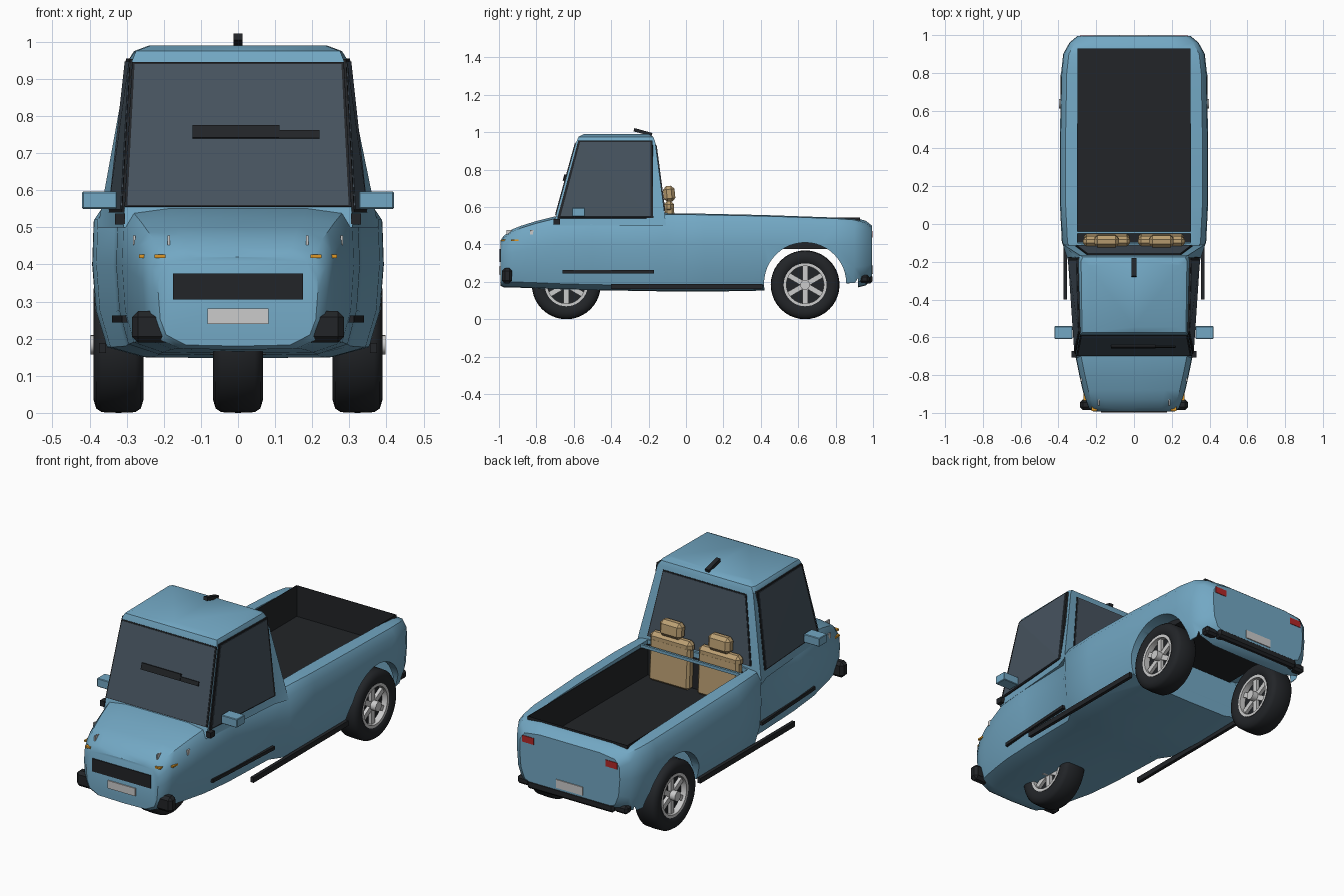
import bpy, bmesh, math
from mathutils import Vector, Matrix

if "Cube" in bpy.data.objects:
    bpy.data.objects.remove(bpy.data.objects["Cube"])


def material(name, rgb):
    m = bpy.data.materials.new(name)
    m.diffuse_color = (*rgb, 1)
    m.use_nodes = True
    m.node_tree.nodes["Principled BSDF"].inputs["Base Color"].default_value = m.diffuse_color
    return m


BLUE = material("blue_paint", (0.17, 0.39, 0.55))
BLACK = material("black_trim", (0.016, 0.018, 0.021))
GLASS = material("dark_glass", (0.062, 0.088, 0.115))
TAN = material("tan_seat", (0.50, 0.35, 0.17))
RED = material("red_lamp", (0.45, 0.02, 0.02))
AMBER = material("amber_lamp", (0.75, 0.32, 0.02))
WHITE = material("white_lamp", (0.85, 0.85, 0.85))


def finish(name, bm, mat=None, smooth=None):
    bmesh.ops.recalc_face_normals(bm, faces=bm.faces)
    me = bpy.data.meshes.new(name)
    bm.to_mesh(me)
    bm.free()
    ob = bpy.data.objects.new(name, me)
    bpy.context.collection.objects.link(ob)
    if mat:
        me.materials.append(mat)
    if smooth:
        soften(ob, smooth)
    return ob


def soften(ob, angle):
    bpy.ops.object.select_all(action='DESELECT')
    ob.select_set(True)
    bpy.context.view_layer.objects.active = ob
    bpy.ops.object.shade_smooth_by_angle(angle=math.radians(angle))


def skin(name, rings, mat=None, smooth=35, closed=False):
    """Join closed rings of points into a surface."""
    bm = bmesh.new()
    vs = [[bm.verts.new(p) for p in r] for r in rings]
    n = len(vs[0])
    pairs = list(zip(vs, vs[1:])) + ([(vs[-1], vs[0])] if closed else [])
    for a, b in pairs:
        for i in range(n):
            j = (i + 1) % n
            bm.faces.new((a[i], a[j], b[j], b[i]))
    if not closed:
        bm.faces.new(vs[0])
        bm.faces.new(vs[-1])
    return finish(name, bm, mat, smooth)


def mirrored(half):
    return half + [(-x, y, z) for x, y, z in reversed(half) if x > 0]


def box(name, c, size, mat=None, bevel=0, tilt=0):
    bm = bmesh.new()
    bmesh.ops.create_cube(bm, size=1)
    bmesh.ops.scale(bm, vec=size, verts=bm.verts)
    if bevel:
        bmesh.ops.bevel(bm, geom=bm.edges[:], offset=bevel, segments=1, affect='EDGES')
    bmesh.ops.transform(bm, matrix=Matrix.Translation(c) @ Matrix.Rotation(tilt, 4, 'X'), verts=bm.verts)
    return finish(name, bm, mat)


def cylinder(name, c, r, width, mat=None, n=32):
    bm = bmesh.new()
    bmesh.ops.create_cone(bm, cap_ends=True, segments=n, radius1=r, radius2=r, depth=width)
    bmesh.ops.transform(bm, matrix=Matrix.Translation(c) @ Matrix.Rotation(math.pi / 2, 4, 'Y'), verts=bm.verts)
    return finish(name, bm, mat, 35)


def hull(name, pts, mat):
    bm = bmesh.new()
    for p in pts:
        bm.verts.new(p)
    bmesh.ops.convex_hull(bm, input=bm.verts[:])
    return finish(name, bm, mat)


# lower body: stations of y, bottom, top, half width
stations = [(-.993, .18, .42, .215), (-.975, .17, .445, .24), (-.93, .17, .48, .257), (-.88, .168, .50, .272),
            (-.80, .165, .525, .29), (-.69, .16, .552, .312), (-.5, .155, .557, .328), (-.17, .15, .562, .336),
            (-.10, .147, .572, .382), (.1, .147, .57, .392), (.42, .153, .563, .393), (.8, .16, .55, .386),
            (.9, .165, .543, .375), (.96, .18, .527, .342), (.995, .21, .50, .30)]
rings = []
for y, b, t, w in stations:
    h = t - b
    rings.append(mirrored([(0, y, b), (.65 * w, y, b + .003), (.9 * w, y, b + .03), (.975 * w, y, b + .3 * h),
                           (w, y, b + .6 * h), (.99 * w, y, t - .05), (w - .03, y, t - .012), (.6 * w, y, t), (0, y, t)]))
body = skin("body", rings, BLUE, None)

# openings for cargo bed, rear underside and wheel arches
cutters = [box("bed_cutter", (0, .415, .6), (.60, 1.03, .46)),
           box("under_cutter", (0, .67, .18), (.67, .50, .40)),
           cylinder("arch_cutter", (0, .637, .19), .22, 1.0, n=48)]
bpy.context.view_layer.objects.active = body
for c in cutters:
    c.hide_render = True
    m = body.modifiers.new("cut", 'BOOLEAN')
    m.operation, m.solver, m.object = 'DIFFERENCE', 'EXACT', c
    bpy.ops.object.modifier_apply(modifier=m.name)
    bpy.data.objects.remove(c)
soften(body, 35)

# dark open-topped bed liner and front rail
liner = box("bed_liner", (0, .415, .46), (.598, 1.028, .17), BLACK)
bm = bmesh.new()
bm.from_mesh(liner.data)
bmesh.ops.delete(bm, geom=[f for f in bm.faces if f.normal.z > .5], context='FACES')
bm.to_mesh(liner.data)
bm.free()
liner.modifiers.new("thickness", 'SOLIDIFY').thickness = .004
box("bed_front_rail", (0, -.045, .555), (.60, .012, .016), BLUE)

# cab: levels of z, then front, door-rear and back corner (x, y)
levels = [(.50, (.309, -.71), (.35, -.19), (.378, -.106)), (.57, (.305, -.69), (.338, -.19), (.365, -.115)),
          (.95, (.285, -.585), (.296, -.19), (.287, -.165)), (.975, (.275, -.575), (.28, -.195), (.27, -.175)),
          (.99, (.235, -.545), (.24, -.22), (.23, -.20))]
skin("cab", [mirrored([(0, f[1], z), (*f, z), (*m, z), (*r, z), (0, r[1], z)]) for z, f, m, r in levels], BLUE, 35)


def corner(k, s, top):
    lv = levels[2 if top else 1]
    x, y = lv[k + 1]
    return Vector((s * x, y, lv[0]))


def window(name, a, b, u0, u1, v0, v1, off, mat):
    """Slab on the cab face between corner lines a and b."""
    pts = []
    for u, v in ((u0, v0), (u1, v0), (u1, v1), (u0, v1)):
        pts.append(corner(*a, 0).lerp(corner(*a, 1), v).lerp(corner(*b, 0).lerp(corner(*b, 1), v), u))
    n = (pts[2] - pts[0]).cross(pts[3] - pts[1]).normalized()
    if n.dot(sum(pts, Vector((0, 0, 0))) / 4 - Vector((0, -.4, .75))) < 0:
        n = -n
    hull(name, [p + n * d for p in pts for d in (off, -.015)], mat)


window("windshield_frame", (0, -1), (0, 1), 0, 1, -.04, .985, .004, BLACK)
window("windshield", (0, -1), (0, 1), .012, .988, -.03, .97, .007, GLASS)
window("rear_window_frame", (2, -1), (2, 1), .07, .93, .02, .96, .003, BLACK)
window("rear_window", (2, -1), (2, 1), .08, .92, .03, .945, .006, GLASS)
for s, side in ((1, "right"), (-1, "left")):
    window(side + "_window_frame", (0, s), (1, s), .02, 1.03, -.08, 1.01, .006, BLACK)
    window(side + "_window", (0, s), (1, s), .05, 1.0, -.06, .99, .009, GLASS)

# wiper and roof antenna
lean = -.27
box("wiper_arm", (-.005, -.648, .757), (.235, .014, .034), BLACK, 0, lean)
box("wiper_tip", (.165, -.648, .75), (.11, .012, .022), BLACK, 0, lean)
box("roof_antenna", (0, -.23, 1.0), (.024, .10, .018), BLACK, 0, -.27)

# nose and tail details
box("grille", (0, -.985, .34), (.35, .026, .07), BLACK)
box("front_plate", (0, -.988, .26), (.165, .022, .042))
box("rear_plate", (0, .985, .265), (.16, .03, .045))
box("rear_bumper", (0, .972, .215), (.52, .05, .05), BLACK, .012)

for s, side in ((1, "right"), (-1, "left")):
    box(side + "_front_bumper", (s * .232, -.957, .232), (.108, .056, .084), BLACK, .016)
    box(side + "_rear_bumper_end", (s * .29, .955, .215), (.08, .05, .045), BLACK, .012)
    box(side + "_tail_lamp", (s * .25, .983, .455), (.07, .03, .035), RED)
    box(side + "_outer_headlamp", (s * .28, -.825, .465), (.007, .02, .026), WHITE)
    box(side + "_inner_headlamp", (s * .187, -.945, .465), (.007, .03, .026), WHITE)
    box(side + "_inner_indicator", (s * .21, -.975, .422), (.03, .03, .009), AMBER)
    box(side + "_outer_indicator", (s * .25, -.915, .422), (.034, .04, .009), AMBER)
    # mirrors, trim strips and running boards
    box(side + "_mirror", (s * .373, -.575, .573), (.094, .068, .046), BLUE, .003)
    box(side + "_mirror_base", (s * .318, -.69, .522), (.028, .035, .03), BLACK)
    hull(side + "_door_strip", [(s * (x + d), y, z) for x, y in ((.305, -.66), (.332, -.17))
                                for d in (-.02, .008) for z in (.244, .262)], BLACK)
    box(side + "_running_board", (s * .365, .005, .175), (.018, .81, .028), BLACK)
    # seats
    box(side + "_seat_back", (s * .145, -.083, .49), (.24, .05, .23), TAN, .012, .06)
    box(side + "_seat_shoulder", (s * .145, -.092, .602), (.25, .055, .06), TAN, .018)
    box(side + "_headrest", (s * .145, -.09, .67), (.13, .062, .085), TAN, .018, .1)

# wheels: lathed tyre and rim ring, spokes and hub
tyre_half = [(0, .184), (.045, .182), (.06, .172), (.067, .15), (.064, .125), (.055, .113), (0, .113)]


def lathe(name, profile, c, mat, n=40):
    rs = []
    for i in range(n):
        a = 2 * math.pi * i / n
        rs.append([(c[0] + x, c[1] + r * math.cos(a), c[2] + r * math.sin(a)) for x, r in profile])
    skin(name, rs, mat, 40, True)


tyre = tyre_half + [(-x, r) for x, r in reversed(tyre_half) if x > 0]
for name, c in (("front", (0, -.64, .184)), ("rear_right", (.322, .637, .184)), ("rear_left", (-.322, .637, .184))):
    lathe(name + "_tyre", tyre, c, BLACK)
    lathe(name + "_rim", [(-.058, .115), (-.058, .10), (.058, .10), (.058, .115)], c, None)
    cylinder(name + "_wheel_disc", c, .102, .05, BLACK)
    cylinder(name + "_hub", c, .026, .15, None, 16)
    bm = bmesh.new()
    for i in range(6):
        g = bmesh.ops.create_cube(bm, size=1)["verts"]
        bmesh.ops.scale(bm, vec=(.086, .028, .085), verts=g)
        bmesh.ops.translate(bm, vec=(0, 0, .06), verts=g)
        bmesh.ops.transform(bm, matrix=Matrix.Translation(c) @ Matrix.Rotation(i * math.pi / 3, 4, 'X'), verts=g)
    finish(name + "_spokes", bm)
